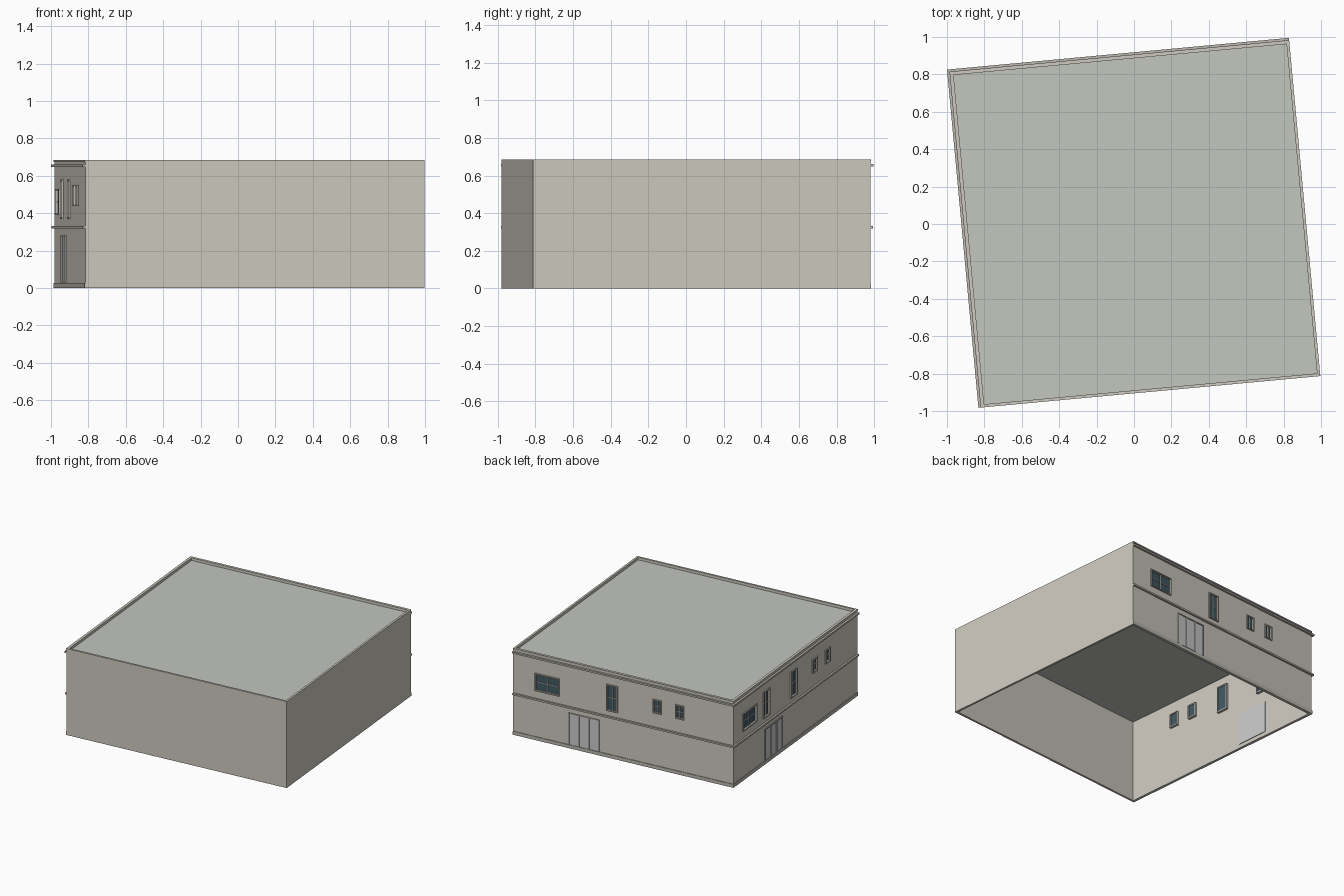
import bpy, bmesh, math
from mathutils import Matrix, Vector

if "Cube" in bpy.data.objects:
    bpy.data.objects.remove(bpy.data.objects["Cube"])

W, D, H = 1.82, 1.80, 0.685          # wall footprint and height
T = 0.016                            # wall thickness
X, Y = W / 2, D / 2
PLACE = Matrix.Translation((0.007, -0.001, 0)) @ Matrix.Rotation(math.radians(5.3), 4, 'Z')


def material(name, rgb):
    m = bpy.data.materials.new(name)
    m.diffuse_color = (*rgb, 1)
    m.use_nodes = True
    m.node_tree.nodes["Principled BSDF"].inputs["Base Color"].default_value = m.diffuse_color
    return m


WALL = material("wall_plaster", (0.62, 0.59, 0.52))
TRIM = material("trim_stone", (0.50, 0.48, 0.43))
ROOF = material("roof_felt", (0.54, 0.57, 0.52))
GLASS = material("dark_glass", (0.05, 0.10, 0.13))
BAR = material("window_bars", (0.72, 0.70, 0.60))
DOOR = material("door_grey", (0.62, 0.63, 0.60))


def build(name, boxes):
    """One object from a list of (low corner, high corner, material)."""
    bm = bmesh.new()
    mats = []
    for a, b, mat in boxes:
        if mat not in mats:
            mats.append(mat)
        lo = Vector(map(min, a, b))
        hi = Vector(map(max, a, b))
        m = Matrix.Translation((lo + hi) / 2) @ Matrix.Diagonal((*(hi - lo), 1))
        verts = bmesh.ops.create_cube(bm, size=1, matrix=m)["verts"]
        for f in {f for v in verts for f in v.link_faces}:
            f.material_index = mats.index(mat)
    me = bpy.data.meshes.new(name)
    bm.to_mesh(me)
    bm.free()
    for mat in mats:
        me.materials.append(mat)
    ob = bpy.data.objects.new(name, me)
    ob.matrix_world = PLACE
    bpy.context.collection.objects.link(ob)
    return ob


# Facade frames: s runs along the wall, n points outwards
FRAMES = {
    "back": lambda s, n, z: (X - s, Y + n, z),
    "left": lambda s, n, z: (-X - n, Y - s, z),
}


def facade(name, side, boxes):
    f = FRAMES[side]
    return build(name, [(f(*a), f(*b), m) for a, b, m in boxes])


def window(name, side, s, z, w, h, rows=2):
    """Casing through the wall, recessed glass and glazing bars."""
    s0, s1, z0, z1 = s - w / 2, s + w / 2, z - h / 2, z + h / 2
    c, out, inn = 0.009, 0.009, -0.035
    parts = [
        ((s0, inn, z0), (s0 + c, out, z1), TRIM),
        ((s1 - c, inn, z0), (s1, out, z1), TRIM),
        ((s0 + c, inn, z0), (s1 - c, out, z0 + c), TRIM),
        ((s0 + c, inn, z1 - c), (s1 - c, out, z1), TRIM),
        ((s0 + c, -0.03, z0 + c), (s1 - c, -0.006, z1 - c), GLASS),
        ((s - 0.003, -0.008, z0 + c), (s + 0.003, 0.0, z1 - c), BAR),
    ]
    for i in range(1, rows):
        zz = z0 + h * i / rows
        parts.append(((s0 + c, -0.008, zz - 0.002), (s1 - c, -0.001, zz + 0.002), BAR))
    facade(name, side, parts)
    return side, s0 + 0.003, s1 - 0.003, z0 + 0.003, z1 - 0.003


def door(name, side, s, w):
    """Three tall leaves between slim upright posts."""
    z0, z1 = 0.03, 0.28
    s0 = s - w / 2
    parts = [((s0, -0.02, z0), (s0 + w, 0.002, z1), DOOR),
             ((s0, -0.018, z1 - 0.008), (s0 + w, 0.007, z1), TRIM)]
    for i in range(4):
        p = s0 + (w - 0.01) * i / 3
        parts.append(((p, -0.018, z0), (p + 0.01, 0.007, z1), DOOR))
    facade(name, side, parts)
    return side, s0 + 0.003, s0 + w - 0.003, z0 + 0.003, z1 - 0.003


# Windows and doors on the two decorated sides
SIZES = {"wide": (0.46, 0.205, 0.14, 2), "tall": (0.475, 0.095, 0.21, 2), "small": (0.495, 0.072, 0.11, 2)}
LAYOUT = {
    "back": [("wide", 0.155), ("tall", 0.45), ("small", 0.655), ("small", 0.757)],
    "left": [("wide", 0.130), ("tall", 0.265), ("tall", 0.485), ("small", 0.655), ("small", 0.757)],
}
holes = []
for side, items in LAYOUT.items():
    length = W if side == "back" else D
    for i, (kind, f) in enumerate(items):
        z, w, h, rows = SIZES[kind]
        holes.append(window(f"{side}_{kind}_window_{i + 1}", side, f * length, z, w, h, rows))
    holes.append(door(f"{side}_door", side, 0.322 * length, 0.26))

# Hollow walls, open underneath and rising as a parapet above the roof
walls = build("walls", [((-X, -Y, 0), (X, Y, H), WALL)])


def cut(tool):
    mod = walls.modifiers.new("cut", 'BOOLEAN')
    mod.operation, mod.solver, mod.object = 'DIFFERENCE', 'EXACT', tool
    bpy.context.view_layer.objects.active = walls
    bpy.ops.object.modifier_apply(modifier=mod.name)
    bpy.data.objects.remove(tool)


cut(build("hollow_cutter", [((-X + T, -Y + T, -1), (X - T, Y - T, 1), WALL)]))
for side, s0, s1, z0, z1 in holes:
    cut(facade("opening_cutter", side, [((s0, -0.05, z0), (s1, 0.05, z1), WALL)]))

# Flat roof set below the parapet
build("roof", [((-X + T, -Y + T, 0.650), (X - T, Y - T, 0.664), ROOF)])

# Horizontal trims wrapping the back and left sides
for name, z0, z1, out in (("plinth", 0.0, 0.027, 0.005),
                          ("middle_band", 0.318, 0.331, 0.014),
                          ("cornice_lower", 0.648, 0.661, 0.016),
                          ("parapet_cap", 0.675, H, 0.004)):
    build(name, [((-X - out, Y, z0), (X, Y + out, z1), TRIM),
                 ((-X - out, -Y, z0), (-X, Y, z1), TRIM)])
